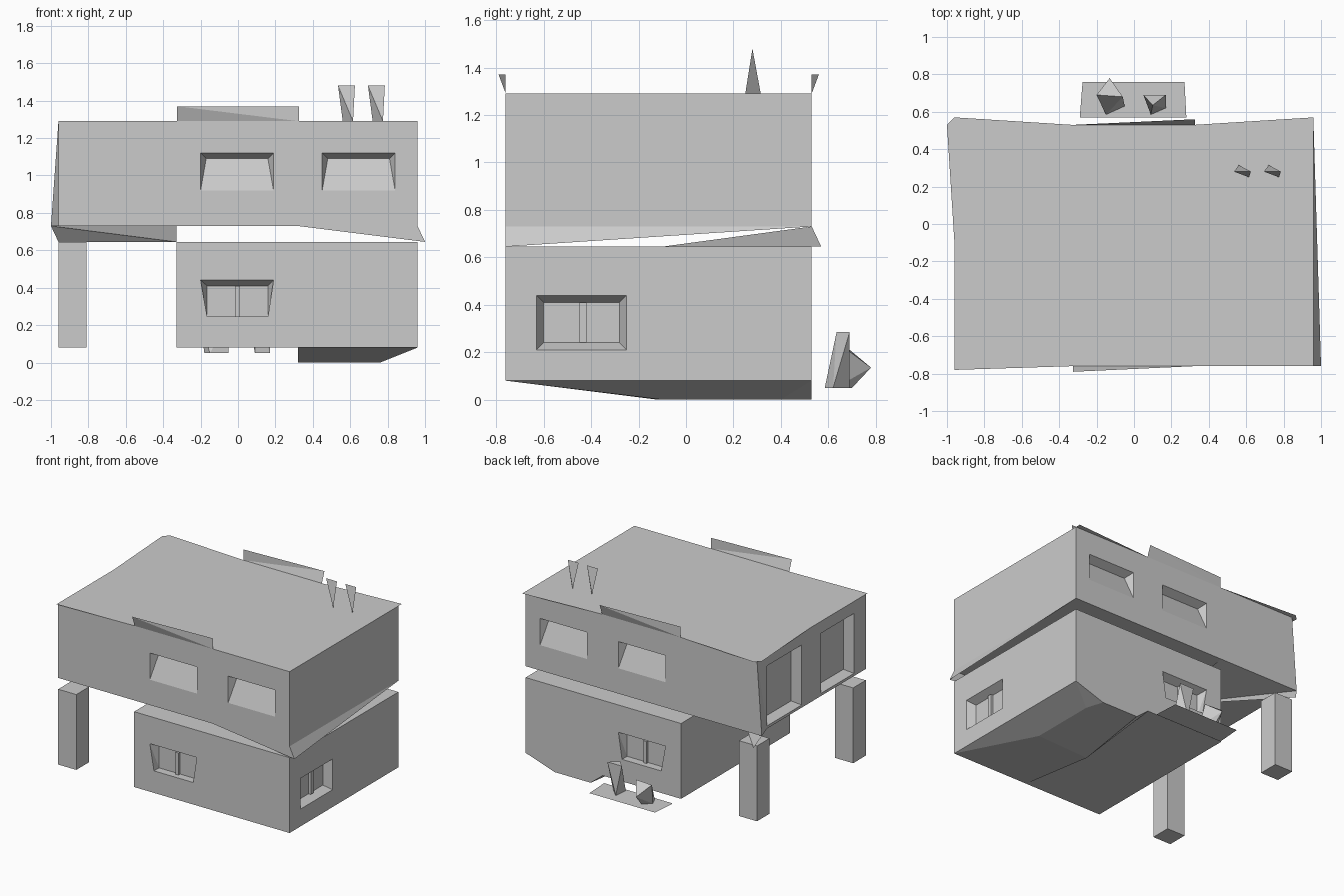
import bpy, bmesh
from mathutils import Vector

if "Cube" in bpy.data.objects:
    bpy.data.objects.remove(bpy.data.objects["Cube"])

grey = bpy.data.materials.new("plain_grey")
grey.use_nodes = True
COLOUR = (0.6, 0.6, 0.6, 1)
grey.diffuse_color = COLOUR
grey.node_tree.nodes["Principled BSDF"].inputs["Base Color"].default_value = COLOUR

X0, X1, Y0, Y1 = -0.96, 0.96, -0.76, 0.53    # outer walls
MID, LOW, LOW_TOP, UP, TOP = -0.33, 0.08, 0.645, 0.73, 1.29


def finish(name, bm):
    mesh = bpy.data.meshes.new(name)
    bm.to_mesh(mesh)
    bm.free()
    mesh.materials.append(grey)
    ob = bpy.data.objects.new(name, mesh)
    bpy.context.collection.objects.link(ob)
    return ob


def hull(name, points):
    bm = bmesh.new()
    for p in points:
        bm.verts.new(p)
    bmesh.ops.convex_hull(bm, input=bm.verts)
    bmesh.ops.dissolve_limit(bm, angle_limit=0.01, verts=bm.verts, edges=bm.edges)
    bmesh.ops.recalc_face_normals(bm, faces=bm.faces)
    return finish(name, bm)


def box(name, x0, x1, y0, y1, z0, z1):
    return hull(name, [(x, y, z) for x in (x0, x1) for y in (y0, y1) for z in (z0, z1)])


def sheet(name, points, faces):
    bm = bmesh.new()
    vs = [bm.verts.new(p) for p in points]
    for f in faces:
        bm.faces.new([vs[i] for i in f])
    return finish(name, bm)


# Wall frames: across position, height and depth to a point in space
def front(a, z, d): return Vector((a, Y0 + d, z))
def back(a, z, d): return Vector((a, Y1 - d, z))
def side(a, z, d): return Vector((X1 - d, a, z))
def far_side(a, z, d): return Vector((X0 + d, a, z))


def recess(body, wall, outer, inner, depth):
    """Cut a tapering pocket from the outer outline to the inner one."""
    pts = [wall(a, z, d) for a, z in outer for d in (-0.05, 0)]
    pts += [wall(a, z, depth) for a, z in inner]
    cutter = hull("cutter", pts)
    mod = body.modifiers.new("cut", "BOOLEAN")
    mod.object, mod.operation, mod.solver = cutter, "DIFFERENCE", "EXACT"
    bpy.context.view_layer.objects.active = body
    bpy.ops.object.modifier_apply(modifier=mod.name)
    bpy.data.objects.remove(cutter)


def rect(a0, a1, z0, z1):
    return [(a0, z0), (a1, z0), (a1, z1), (a0, z1)]


upper = box("upper_storey", X0, X1, Y0, Y1, UP, TOP)
lower = box("lower_storey", MID, X1, Y0, Y1, LOW, LOW_TOP)

# Upper windows: sill flush with the wall, head set back
for wall in (front, back):
    for a0, a1 in ((-0.2, 0.19), (0.45, 0.84)):
        recess(upper, wall, rect(a0, a1, 0.92, 1.12),
               [(a0 + 0.03, 1.09), (a1 - 0.03, 1.09)], 0.06)

# Tall openings on the post side
for a0, a1 in ((0.0, 0.41), (-0.62, -0.23)):
    recess(upper, far_side, rect(a0, a1, 0.75, 1.2), rect(a0 + 0.04, a1 - 0.04, 0.78, 1.17), 0.06)

# Lower windows, each with a central bar
for wall, name in ((front, "front"), (back, "back")):
    inner = rect(-0.165, 0.16, 0.245, 0.41)
    recess(lower, wall, inner[:2] + [(0.19, 0.44), (-0.2, 0.44)], inner, 0.06)
    hull(name + "_window_bar", [wall(a, z, d) for a, z in rect(-0.015, 0.01, 0.245, 0.41)
                                for d in (0.04, 0.065)])
recess(lower, side, rect(-0.63, -0.25, 0.21, 0.44), rect(-0.6, -0.28, 0.24, 0.41), 0.06)
hull("side_window_bar", [side(a, z, d) for a, z in rect(-0.45, -0.42, 0.24, 0.41)
                         for d in (0.04, 0.065)])

# Roof sheet with pointed corners
sheet("roof_sheet", [(X0, -0.78, TOP), (MID, Y0, TOP), (X1, Y0, TOP), (X1, 0.57, TOP),
                     (0.32, Y1, TOP), (MID, Y1, TOP), (X0, 0.57, TOP), (-1, Y1, TOP),
                     (X0, -0.1, TOP)], [range(9)])

# Leaning parapets, one the half-turn of the other
for name, y, s in (("front_parapet", Y0, 1), ("back_parapet", Y1, -1)):
    sheet(name, [(-0.325 * s, y, TOP), (0.325 * s, y, TOP), (0.325 * s, y, 1.37),
                 (-0.325 * s, y - 0.03 * s, 1.37)], [(0, 1, 3), (1, 2, 3)])

# Flared skirts under the upper storey
sheet("corner_skirt", [(1, Y0, LOW_TOP), (0.32, Y0, UP), (X1, Y0, UP), (X1, Y1, UP)],
      [(0, 2, 1), (0, 3, 2)])
sheet("sloping_soffit", [(X0, 0.57, LOW_TOP), (MID, Y1, UP), (MID, -0.1, LOW_TOP), (-1, Y1, UP)],
      [(0, 3, 2), (3, 1, 2)])
sheet("wall_flare", [(X0, Y1, TOP), (-1, Y1, UP), (X0, 0.41, UP), (X0, Y1, UP)],
      [(0, 2, 1), (0, 1, 3)])

# Foundation bulge under the lower storey
hull("foundation", [(0.32, Y0, LOW), (X1, Y0, LOW), (X1, Y1, LOW), (0.32, Y1, LOW),
                    (0.32, -0.12, 0), (0.76, -0.1, 0), (0.76, 0.4, 0), (0.72, Y1, 0),
                    (0.42, Y1, 0)])

# Posts
for name, y in (("front_post", Y0), ("back_post", Y1 - 0.15)):
    box(name, X0, -0.81, y, y + 0.15, LOW, LOW_TOP)

# Chimneys: wide at the top one way, at the foot the other way
for i, x in enumerate((0.58, 0.74)):
    hull(f"chimney_{i + 1}", [(x - 0.045, 0.28, 1.48), (x + 0.045, 0.28, 1.48),
                              (x - 0.02, 0.315, TOP), (x + 0.035, 0.25, TOP)])

# Patio with two rough chairs
sheet("patio", [(-0.29, 0.57, 0.05), (0.28, 0.57, 0.05), (0.27, 0.76, 0.05), (-0.275, 0.76, 0.05)],
      [range(4)])
hull("tall_chair", [(0.09, 0.585, 0.05), (0.17, 0.62, 0.05), (0.1, 0.69, 0.05),
                    (0.05, 0.69, 0.285), (0.17, 0.69, 0.285), (0.1, 0.635, 0.285)])
hull("low_chair", [(-0.15, 0.585, 0.05), (-0.05, 0.63, 0.05), (-0.18, 0.65, 0.05),
                   (-0.12, 0.7, 0.05), (-0.13, 0.78, 0.135), (-0.2, 0.69, 0.21),
                   (-0.06, 0.68, 0.21)])
